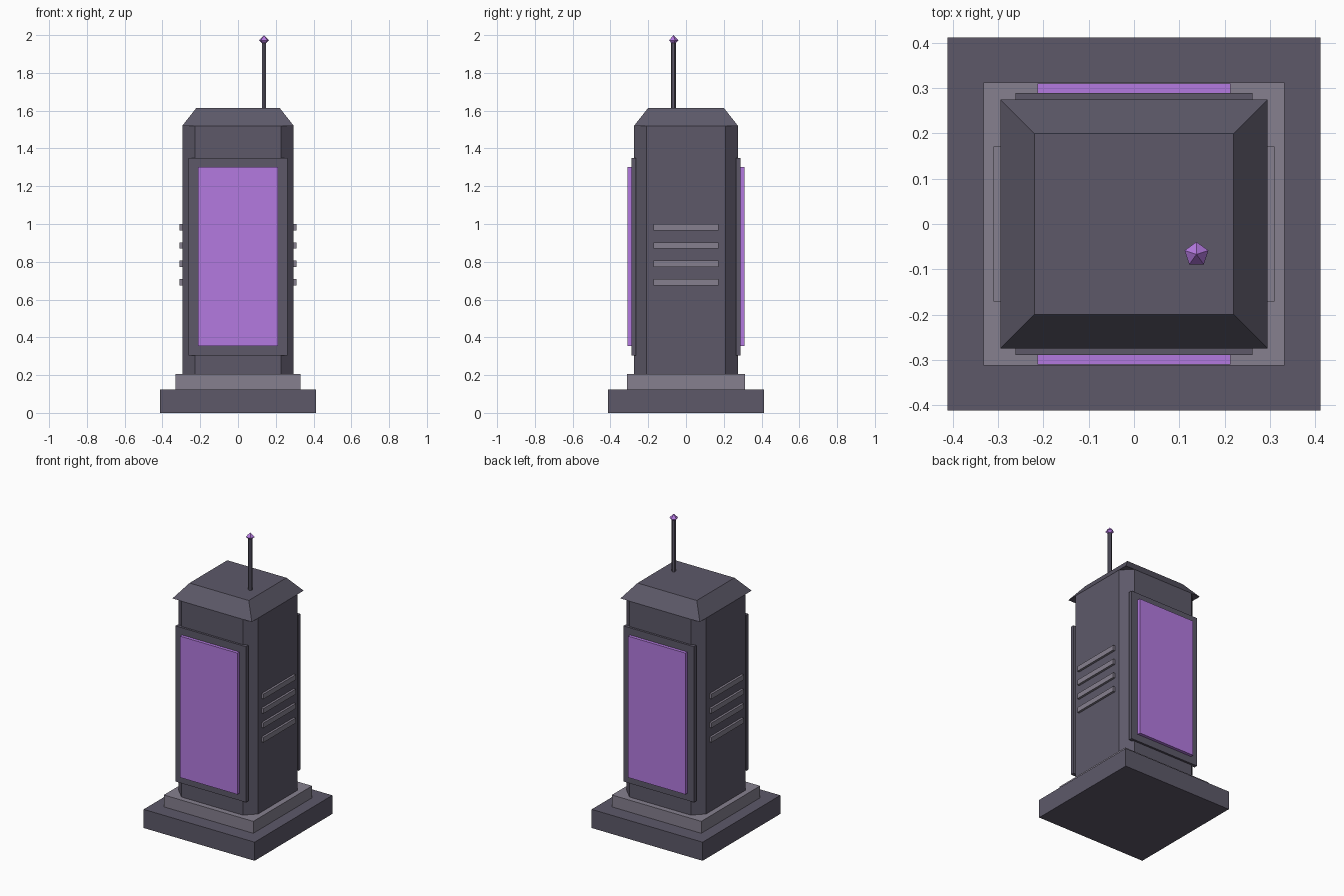
import bpy, bmesh, math

if "Cube" in bpy.data.objects:
    bpy.data.objects.remove(bpy.data.objects["Cube"])


def material(name, rgb):
    # sRGB 0-255 to linear diffuse colour
    m = bpy.data.materials.new(name)
    lin = [(c / 255 / 12.92) if c < 10 else ((c / 255 + 0.055) / 1.055) ** 2.4 for c in rgb]
    m.diffuse_color = (*lin, 1)
    m.use_nodes = True
    m.node_tree.nodes["Principled BSDF"].inputs["Base Color"].default_value = m.diffuse_color
    return m


DARK = material("dark grey", (93, 89, 105))
LIGHT = material("light grey", (134, 128, 143))
PURPLE = material("screen purple", (180, 122, 224))


def finish(name, bm, mat):
    bmesh.ops.recalc_face_normals(bm, faces=bm.faces)
    me = bpy.data.meshes.new(name)
    bm.to_mesh(me)
    bm.free()
    me.materials.append(mat)
    ob = bpy.data.objects.new(name, me)
    bpy.context.collection.objects.link(ob)
    return ob


def box(name, lo, hi, mat, taper=(1, 1), chamfer=0):
    bm = bmesh.new()
    bmesh.ops.create_cube(bm, size=1)
    for v in bm.verts:
        top = v.co.z > 0
        for i in range(3):
            v.co[i] = (lo[i] + hi[i]) / 2 + v.co[i] * (hi[i] - lo[i])
        if top:
            v.co.x *= taper[0]
            v.co.y *= taper[1]
    if chamfer:
        upright = [e for e in bm.edges
                   if abs(e.verts[0].co.z - e.verts[1].co.z) > 0.1]
        bmesh.ops.bevel(bm, geom=upright, offset=chamfer, segments=1,
                        affect='EDGES', profile=0.5)
    return finish(name, bm, mat)


def cone(name, sides, r1, r2, z0, z1, x, y, mat):
    bm = bmesh.new()
    bmesh.ops.create_cone(bm, cap_ends=True, segments=sides, radius1=r1,
                          radius2=r2, depth=z1 - z0)
    bmesh.ops.translate(bm, verts=bm.verts, vec=(x, y, (z0 + z1) / 2))
    return finish(name, bm, mat)


# Plinth and step
box("plinth", (-0.412, -0.412, 0), (0.412, 0.412, 0.125), DARK)
box("step", (-0.332, -0.312, 0.125), (0.332, 0.312, 0.205), LIGHT)

# Body with chamfered corners, and sloped cap
box("body", (-0.295, -0.275, 0.205), (0.295, 0.275, 1.52), DARK, chamfer=0.067)
box("cap", (-0.295, -0.275, 1.52), (0.295, 0.275, 1.615), DARK,
    taper=(0.22 / 0.295, 0.20 / 0.275))

# Screens with frames, front and back
for side, s in (("front", -1), ("back", 1)):
    ys = sorted((s * 0.265, s * 0.289))
    box(side + "_frame", (-0.262, ys[0], 0.305), (0.262, ys[1], 1.35), DARK)
    ys = sorted((s * 0.28, s * 0.31))
    box(side + "_screen", (-0.213, ys[0], 0.353), (0.213, ys[1], 1.302), PURPLE)

# Vent slats on both sides
for side, s in (("left", -1), ("right", 1)):
    xs = sorted((s * 0.285, s * 0.31))
    for i in range(4):
        z = 0.692 + 0.097 * i
        box(f"{side}_vent_{i + 1}", (xs[0], -0.171, z - 0.017),
            (xs[1], 0.171, z + 0.017), LIGHT)

# Antenna rod and its five-sided tip
AX, AY = 0.138, -0.067
cone("antenna_rod", 6, 0.013, 0.013, 1.61, 1.96, AX, AY, DARK)
bm = bmesh.new()
bmesh.ops.create_uvsphere(bm, u_segments=5, v_segments=2, radius=0.0275)
bmesh.ops.translate(bm, verts=bm.verts, vec=(AX, AY, 1.9725))
finish("antenna_tip", bm, PURPLE)
